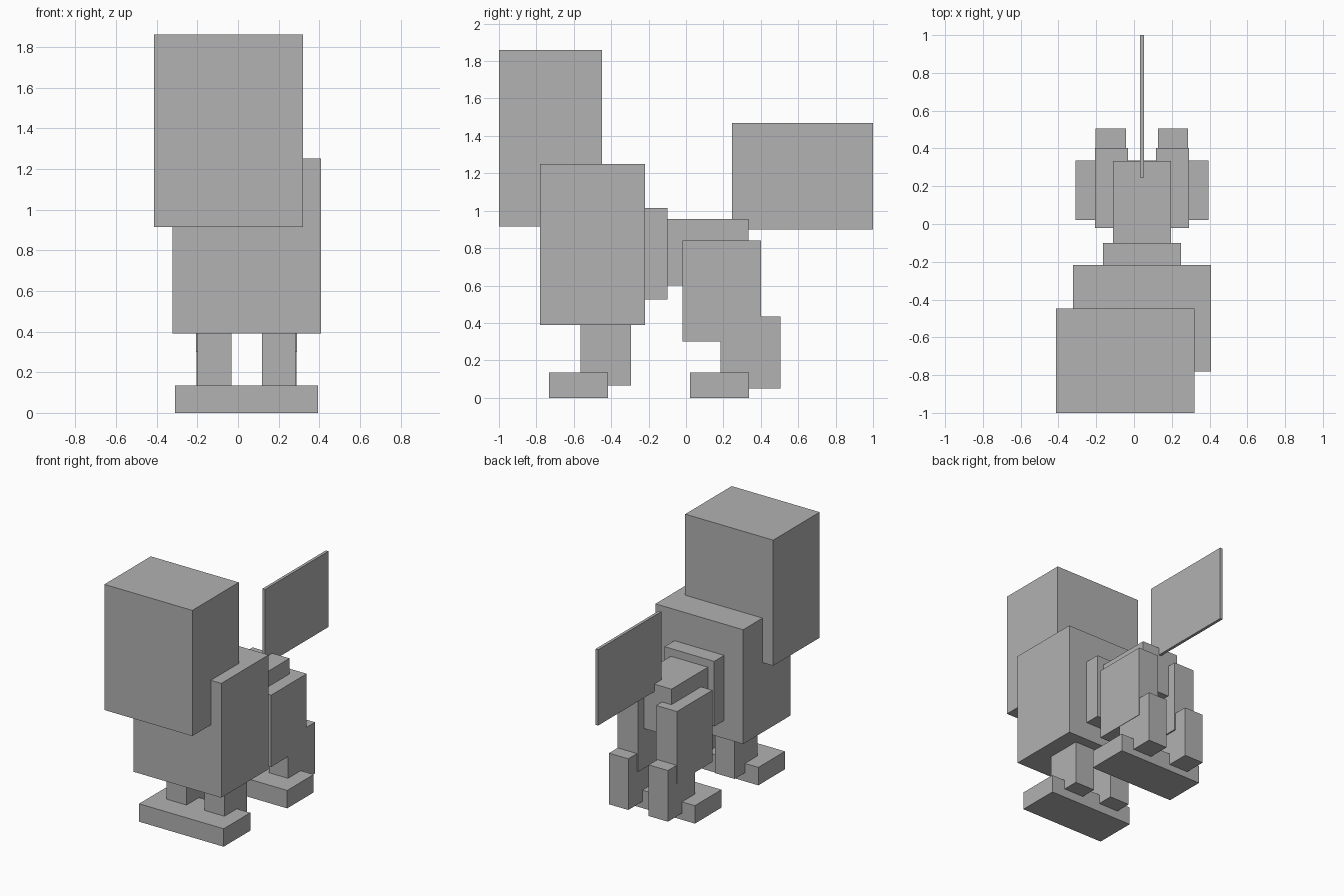
import bpy
import bmesh
from mathutils import Matrix, Vector

default_cube = bpy.data.objects.get("Cube")
if default_cube:
    bpy.data.objects.remove(default_cube, do_unlink=True)

# One plain grey for the whole animal
GREY = (0.445, 0.445, 0.445, 1.0)
grey = bpy.data.materials.new("plain_grey")
grey.use_nodes = True
grey.diffuse_color = GREY
bsdf = next(n for n in grey.node_tree.nodes if n.type == "BSDF_PRINCIPLED")
bsdf.inputs["Base Color"].default_value = GREY

MIDDLE = 0.042  # x of the body's mirror plane


def block(name, x, y, z):
    """Flat-sided block spanning the given (low, high) ranges."""
    low, high = (Vector(corner) for corner in zip(x, y, z))
    bm = bmesh.new()
    bmesh.ops.create_cube(bm, size=1.0)
    bmesh.ops.transform(bm, verts=bm.verts, matrix=Matrix.Diagonal((*(high - low), 1)))
    mesh = bpy.data.meshes.new(name)
    bm.to_mesh(mesh)
    bm.free()
    mesh.materials.append(grey)
    obj = bpy.data.objects.new(name, mesh)
    obj.location = (low + high) / 2
    bpy.context.collection.objects.link(obj)
    return obj


def centred(name, half_width, y, z):
    return block(name, (MIDDLE - half_width, MIDDLE + half_width), y, z)


def pair(name, inner, outer, y, z):
    """Left and right blocks mirrored about the body's middle."""
    block("left_" + name, (MIDDLE + inner, MIDDLE + outer), y, z)
    block("right_" + name, (MIDDLE - outer, MIDDLE - inner), y, z)


# Head, set off to one side of the body
block("head", (-0.412, 0.32), (-1.0, -0.448), (0.915, 1.86))

# Body from front to back, and the thin raised tail
centred("chest", 0.365, (-0.78, -0.218), (0.39, 1.25))
centred("waist", 0.207, (-0.218, -0.10), (0.525, 1.015))
centred("hips", 0.154, (-0.10, 0.333), (0.60, 0.957))
centred("tail", 0.011, (0.247, 1.0), (0.90, 1.47))

# Legs
pair("front_leg", 0.075, 0.241, (-0.565, -0.295), (0.065, 0.39))
pair("thigh", 0.075, 0.248, (-0.02, 0.402), (0.30, 0.84))
pair("rear_shin", 0.085, 0.245, (0.185, 0.505), (0.05, 0.435))

# Each pair of feet is one wide slab
for name, y in (("front_feet", (-0.733, -0.417)), ("rear_feet", (0.022, 0.337))):
    centred(name, 0.352, y, (0.0, 0.135))
